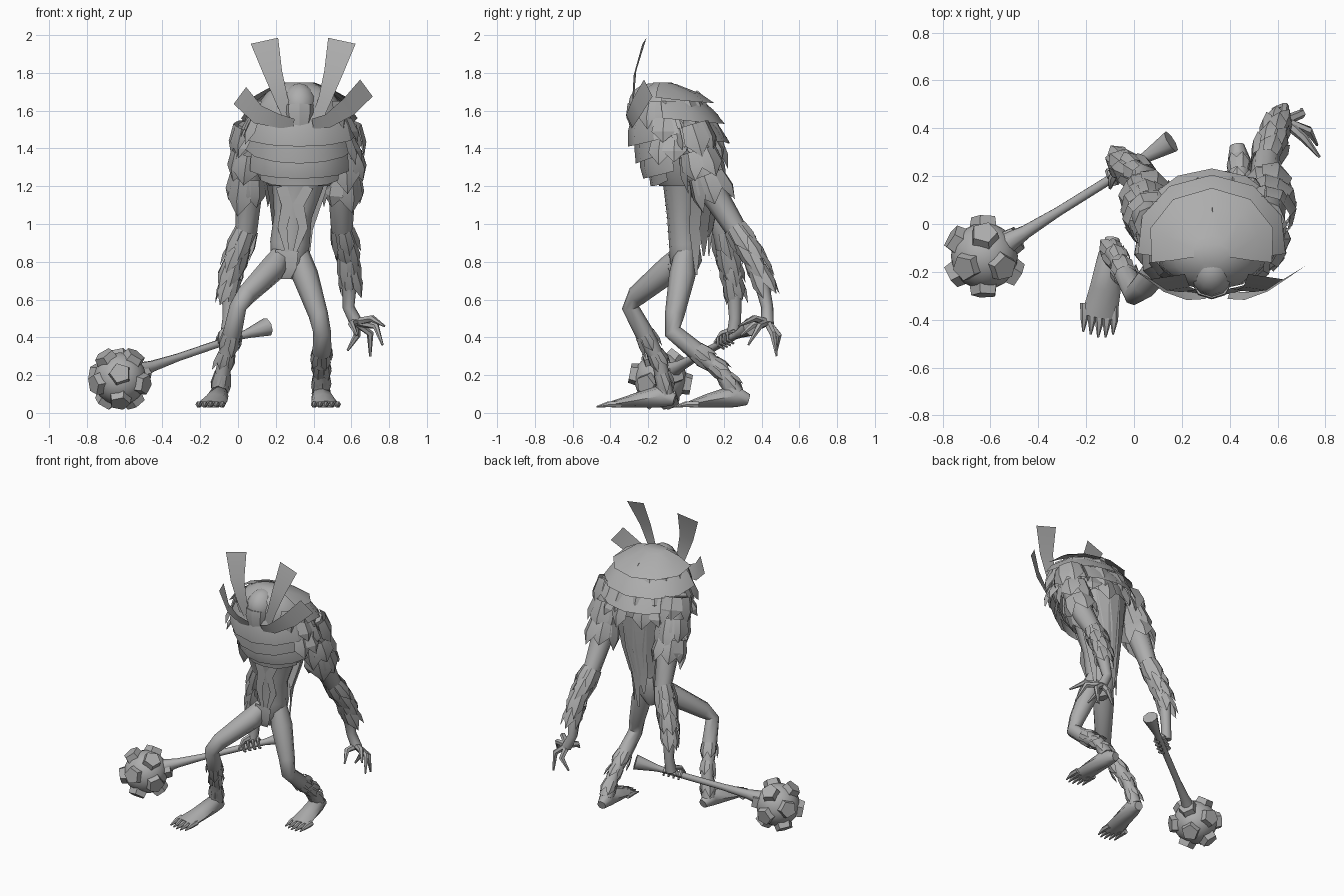
import bpy, bmesh, math, random
from mathutils import Vector, Matrix

random.seed(4)
V = Vector
X, Y, Z = V((1, 0, 0)), V((0, 1, 0)), V((0, 0, 1))
cube = bpy.data.objects.get("Cube")
if cube:
    bpy.data.objects.remove(cube, do_unlink=True)

grey = bpy.data.materials.new("stone grey")
grey.use_nodes = True
colour = (0.42, 0.42, 0.42, 1)
grey.diffuse_color = colour
grey.node_tree.nodes["Principled BSDF"].inputs["Base Color"].default_value = colour


def finish(name, bm, angle, closed=True):
    if closed:
        bmesh.ops.recalc_face_normals(bm, faces=bm.faces)
    mesh = bpy.data.meshes.new(name)
    bm.to_mesh(mesh)
    bm.free()
    mesh.materials.append(grey)
    for poly in mesh.polygons:
        poly.use_smooth = True
    mesh.set_sharp_from_angle(angle=math.radians(angle))
    obj = bpy.data.objects.new(name, mesh)
    bpy.context.collection.objects.link(obj)


def make(name, verts, faces, angle=40, closed=True):
    bm = bmesh.new()
    vs = [bm.verts.new(v) for v in verts]
    for f in faces:
        bm.faces.new([vs[i] for i in f])
    finish(name, bm, angle, closed)


def frame(path, i):
    pts = [V(p[:3]) for p in path]
    t = (pts[min(i + 1, len(pts) - 1)] - pts[max(i - 1, 0)]).normalized()
    span = (pts[-1] - pts[0]).normalized()
    ref = Y if abs(span.x) > 0.9 else X
    side = (ref - t * ref.dot(t)).normalized()
    return t, side, t.cross(side)


def tube(name, path, sides=8, angle=50):
    """Loft along (x, y, z, radius[, second radius]) points."""
    verts, faces = [], []
    for i, p in enumerate(path):
        t, side, up = frame(path, i)
        for k in range(sides):
            a = math.tau * k / sides
            verts.append(V(p[:3]) + side * math.cos(a) * p[3] + up * math.sin(a) * p[-1])
    for i in range(len(path) - 1):
        for k in range(sides):
            a, b = i * sides + k, i * sides + (k + 1) % sides
            faces.append((a, b, b + sides, a + sides))
    faces += [range(sides), range(len(verts) - sides, len(verts))]
    make(name, verts, faces, angle)


def leaf(verts, faces, base, out, down, length, width):
    n, side = len(verts), down.cross(out).normalized()
    mid = base + down * length * 0.55
    verts += [base - side * width * 0.4, base + out * width * 0.15, base + side * width * 0.4,
              mid - side * width * 0.5, mid + out * width * 0.2, mid + side * width * 0.5,
              base + down * length]
    for f in ((0, 1, 4, 3), (1, 2, 5, 4), (3, 4, 6), (4, 5, 6)):
        faces.append([n + i for i in f])


def fur(name, path, rows, count, length, width, puff, flare):
    """Overlapping pointed tufts growing along a limb path."""
    verts, faces = [], []
    for r in range(rows):
        s = r / rows * (len(path) - 1)
        i, f = int(s), s - int(s)
        a, b = V(path[i][:3]), V(path[i + 1][:3])
        radius = path[i][3] * (1 - f) + path[i + 1][3] * f + puff
        t, side, up = frame(path, i)
        for k in range(count):
            ang = math.tau * (k + r % 2 / 2 + random.uniform(-0.15, 0.15)) / count
            out = side * math.cos(ang) + up * math.sin(ang)
            down = (t + out * flare * random.uniform(0.3, 1.4)).normalized()
            leaf(verts, faces, a.lerp(b, f) + out * radius, out, down,
                 length * random.uniform(0.85, 1.2), width)
    make(name, verts, faces, 25, False)


def ribbon(name, path, normal):
    """Thin blade along (x, y, z, half width) points."""
    verts = []
    for i, p in enumerate(path):
        side = frame(path, i)[0].cross(normal).normalized()
        verts += [V(p[:3]) - side * p[3], V(p[:3]) + side * p[3]]
    make(name, verts, [(k, k + 1, k + 3, k + 2) for k in range(0, len(verts) - 2, 2)], 40, False)


# Hunched mane mass: height, front, back, half width
CX = 0.325
OUTLINE = [(1.75, -0.17, -0.08, 0.07), (1.7, -0.25, 0.03, 0.17), (1.62, -0.28, 0.1, 0.23),
           (1.5, -0.28, 0.15, 0.26), (1.4, -0.25, 0.17, 0.245), (1.3, -0.21, 0.16, 0.22),
           (1.2, -0.14, 0.12, 0.16)]


def mane_point(z, a, off):
    z = max(min(z, OUTLINE[0][0]), OUTLINE[-1][0])
    for hi, lo in zip(OUTLINE, OUTLINE[1:]):
        if z >= lo[0]:
            break
    f = (hi[0] - z) / (hi[0] - lo[0])
    front, back, wide = [h + (g - h) * f for h, g in zip(hi[1:], lo[1:])]
    return V((CX + (wide + off) * math.sin(a),
              (front + back) / 2 - ((back - front) / 2 + off) * math.cos(a), z))


def plate(name, top, bottom, centre, spread, sag, lift, n=6):
    """Curved plate that flares off the mane at its lower edge."""
    verts, faces = [], []
    for row in range(3):
        f = row / 2
        for j in range(n + 1):
            d = 2 * j / n - 1
            a = math.radians(centre + spread * d)
            z = top + (bottom - top) * f + sag * d * d
            verts.append(mane_point(z, a, 0.008 + lift * f))
    for i in range(2):
        for j in range(n):
            k = i * (n + 1) + j
            faces.append((k, k + n + 1, k + n + 2, k + 1))
    make(name, verts, faces, 30, False)


verts, faces, N = [], [], 12
for ring in OUTLINE:
    verts += [mane_point(ring[0], math.tau * k / N, 0) for k in range(N)]
for i in range(len(OUTLINE) - 1):
    faces += [(i * N + k, i * N + (k + 1) % N, (i + 1) * N + (k + 1) % N, (i + 1) * N + k)
              for k in range(N)]
faces += [range(N), range(len(verts) - N, len(verts))]
make("mane", verts, faces, 35)

for i, (top, bottom, spread, sag, lift) in enumerate([
        (1.57, 1.41, 95, 0.07, 0.045), (1.45, 1.32, 85, 0.08, 0.04),
        (1.36, 1.24, 80, 0.04, 0.05), (1.28, 1.19, 65, 0.04, 0.04)]):
    plate(f"chest_plate_{i}", top, bottom, 0, spread, sag, lift)
for i, (top, bottom, spread) in enumerate([(1.74, 1.64, 105), (1.68, 1.53, 100), (1.58, 1.43, 80)]):
    plate(f"back_plate_{i}", top, bottom, 180, spread, 0.03, 0.06)

# Ragged tufts on the sides and back of the mane
verts, faces = [], []
for row, z in enumerate((1.65, 1.56, 1.46)):
    for k in range(9):
        a = math.radians(65 + 230 * (k + row % 2 / 2) / 8.5 + random.uniform(-6, 6))
        out = V((math.sin(a), -math.cos(a), 0))
        down = (out * random.uniform(0.25, 0.6) - Z).normalized()
        leaf(verts, faces, mane_point(z, a, 0.015), out, down, random.uniform(0.13, 0.19), 0.13)
make("mane_tufts", verts, faces, 25, False)

# Spine spikes
verts, faces = [], []
for z in (1.7, 1.6, 1.48):
    leaf(verts, faces, mane_point(z, math.pi, 0.02), X, (Y - Z).normalized(), 0.08, 0.03)
make("spine_spikes", verts, faces, 25, False)

# Long strips from the mane to the waist
for k in range(7):
    a = math.radians(108 + 24 * k)
    s, c = math.sin(a), -math.cos(a)
    end = 0.73 + 0.1 * (k % 3)
    ribbon(f"back_strip_{k}", [(CX + 0.2 * s, 0.19 * c, 1.38, 0.045), (0.31 + 0.14 * s, 0.02 + 0.15 * c, 1.15, 0.045),
           (0.29 + 0.1 * s, 0.01 + 0.13 * c, 0.97, 0.035), (0.28 + 0.09 * s, 0.02 + 0.11 * c, end, 0.006)], V((s, c, 0)))

# Torso
tube("torso", [(0.26, 0, 0.71, 0.03, 0.04), (0.27, 0, 0.8, 0.095, 0.085), (0.275, -0.01, 0.9, 0.105, 0.08),
               (0.29, -0.02, 1.04, 0.1, 0.08), (0.315, -0.02, 1.2, 0.135, 0.1), (0.32, -0.03, 1.4, 0.19, 0.14)], 12)
for s in (-1, 1):
    ribbon(f"belly_strip_{s}", [(0.3 + s * 0.07, -0.115, 1.2, 0.03), (0.29 + s * 0.03, -0.11, 1.1, 0.03),
           (0.29 + s * 0.055, -0.1, 0.98, 0.025), (0.28 + s * 0.02, -0.095, 0.85, 0.01)], -Y)
ribbon("loin_flap", [(0.26, -0.09, 0.86, 0.06), (0.25, -0.095, 0.77, 0.06), (0.25, -0.07, 0.71, 0.03)], -Y)

# Head with helmet dome, muzzle and four blades
bm = bmesh.new()
bmesh.ops.create_uvsphere(bm, u_segments=12, v_segments=8, radius=1,
                          matrix=Matrix.Translation((CX, -0.19, 1.63)) @ Matrix.Diagonal((0.095, 0.115, 0.115, 1)))
finish("helmet_dome", bm, 40)
tube("muzzle", [(CX, -0.25, 1.63, 0.08, 0.06), (CX, -0.255, 1.59, 0.08, 0.06), (CX, -0.25, 1.5, 0.06, 0.045)], 8, 25)
for s, side in ((-1, "right"), (1, "left")):
    c, dz = 0.345, 0.02 * s
    ribbon(f"{side}_inner_blade", [(c + s * 0.075, -0.27, 1.56, 0.03), (c + s * 0.115, -0.28, 1.66, 0.035),
           (c + s * 0.16, -0.27, 1.8, 0.05), (c + s * 0.205, -0.22, 1.97, 0.075)], V((-0.15 * s, -1, 0)))
    ribbon(f"{side}_outer_blade", [(c + s * 0.05, -0.3, 1.53, 0.03), (c + s * 0.13, -0.3, 1.545, 0.04),
           (c + s * 0.24, -0.26, 1.6 + dz, 0.055), (c + s * 0.335, -0.2, 1.7 + dz, 0.06)], V((0, -1, -0.5)))

# Arms and their fur
arm_r = [(0.08, 0.0, 1.52, 0.08), (0.055, 0.06, 1.32, 0.075), (0.055, 0.13, 1.14, 0.07), (0.045, 0.19, 0.97, 0.058),
         (-0.02, 0.23, 0.8, 0.05), (-0.045, 0.255, 0.64, 0.04), (-0.05, 0.26, 0.5, 0.032), (-0.06, 0.25, 0.41, 0.035)]
arm_l = [(0.55, 0.02, 1.52, 0.08), (0.56, 0.08, 1.32, 0.075), (0.55, 0.16, 1.14, 0.07), (0.55, 0.26, 0.98, 0.058),
         (0.58, 0.35, 0.84, 0.05), (0.59, 0.4, 0.69, 0.04), (0.585, 0.43, 0.56, 0.032), (0.63, 0.43, 0.47, 0.035)]
for side, arm in (("right", arm_r), ("left", arm_l)):
    tube(f"{side}_arm", arm)
    fur(f"{side}_shoulder_fur", arm[:3], 3, 6, 0.18, 0.14, 0.004, 0.15)
    fur(f"{side}_forearm_fur", arm[3:6], 4, 5, 0.15, 0.08, -0.005, 0.1)

# Open left hand
for i, (mid, tip) in enumerate([
        ((0.71, 0.36, 0.5), (0.775, 0.28, 0.46)), ((0.73, 0.39, 0.46), (0.765, 0.33, 0.36)),
        ((0.7, 0.46, 0.42), (0.7, 0.48, 0.3)), ((0.63, 0.49, 0.41), (0.58, 0.48, 0.33)),
        ((0.6, 0.36, 0.47), (0.63, 0.29, 0.41))]):
    tube(f"left_finger_{i}", [(0.625, 0.43, 0.48, 0.022), (*mid, 0.019), (*tip, 0.006)], 6)

# Club: shaft with flared end, ball and five-sided studs
ball = V((-0.625, -0.135, 0.18))
start, end = V((-0.52, -0.075, 0.225)), V((0.155, 0.345, 0.455))
tube("club_shaft", [(*start.lerp(end, f), r) for f, r in
                    ((0, 0.045), (0.1, 0.03), (0.3, 0.021), (0.8, 0.02), (0.85, 0.026), (1, 0.05))], 8)
bm = bmesh.new()
bmesh.ops.create_icosphere(bm, subdivisions=3, radius=0.14, matrix=Matrix.Translation(ball))
finish("club_ball", bm, 40)
bm = bmesh.new()
polar, tilt = math.atan(2), Matrix.Rotation(math.radians(-10.8), 3, "X")
dirs = [(-Y, Z), (Y, -Z)]
for k in range(5):
    a = math.tau * k / 5 - math.pi / 2
    d = V((math.cos(a) * math.sin(polar), -math.cos(polar), math.sin(a) * math.sin(polar)))
    dirs += [(d, Y), (-d, -Y)]
for d, point in dirs:
    d, point = tilt @ d, tilt @ point
    across = (point - d * point.dot(d)).normalized()
    rot = Matrix((across, d.cross(across), d)).transposed().to_4x4()
    bmesh.ops.create_cone(bm, cap_ends=True, segments=5, radius1=0.062, radius2=0.055, depth=0.045,
                          matrix=Matrix.Translation(ball + d * 0.143) @ rot)
finish("club_studs", bm, 20)

# Right fist wrapped round the shaft
axis = (end - start).normalized()
out = (Y - axis * Y.dot(axis)).normalized()
up = axis.cross(out)
for k in range(4):
    c = start.lerp(end, 0.64 + 0.04 * k)
    pts = [c + (out * math.cos(a) + up * math.sin(a)) * 0.034 for a in (0.2, 1.4, 2.6, 3.8, 5.0)]
    tube(f"right_finger_{k}", [(*p, 0.015 - 0.002 * i) for i, p in enumerate(pts)], 6)
tube("right_thumb", [(-0.06, 0.25, 0.44, 0.02), (-0.09, 0.19, 0.42, 0.017), (-0.1, 0.15, 0.37, 0.007)], 6)

# Legs, shin fur, feet and toes
leg_r = [(0.25, 0.01, 0.87, 0.05), (0.18, -0.09, 0.76, 0.072), (0.04, -0.26, 0.62, 0.055), (0.0, -0.295, 0.56, 0.045),
         (-0.03, -0.22, 0.42, 0.05), (-0.07, -0.14, 0.27, 0.038), (-0.1, -0.11, 0.1, 0.045)]
leg_l = [(0.31, 0.0, 0.89, 0.05), (0.355, -0.02, 0.73, 0.07), (0.425, -0.06, 0.52, 0.052), (0.445, -0.07, 0.43, 0.047),
         (0.445, 0.05, 0.33, 0.05), (0.44, 0.18, 0.23, 0.04), (0.44, 0.26, 0.1, 0.05)]
foot_r = [(-0.09, -0.06, 0.07, 0.03), (-0.1, -0.13, 0.09, 0.05, 0.06), (-0.12, -0.27, 0.065, 0.065, 0.038),
          (-0.145, -0.39, 0.045, 0.075, 0.018)]
foot_l = [(0.43, 0.33, 0.07, 0.03), (0.44, 0.26, 0.09, 0.05, 0.06), (0.455, 0.12, 0.065, 0.065, 0.038),
          (0.465, 0.02, 0.045, 0.075, 0.018)]
for side, leg, foot in (("right", leg_r, foot_r), ("left", leg_l, foot_l)):
    tube(f"{side}_leg", leg)
    fur(f"{side}_shin_fur", leg[4:], 3, 5, 0.1, 0.06, -0.004, 0.12)
    tube(f"{side}_foot", foot)
    x, y, z = foot[-1][:3]
    for k in range(5):
        tx, ty = x + (k - 2) * 0.031, y + abs(k - 2.5) * 0.012
        tube(f"{side}_toe_{k}", [(tx, ty + 0.03, z, 0.018), (tx, ty - 0.03, z, 0.017),
                                 (tx - 0.005, ty - 0.09, z - 0.012, 0.004)], 6)
